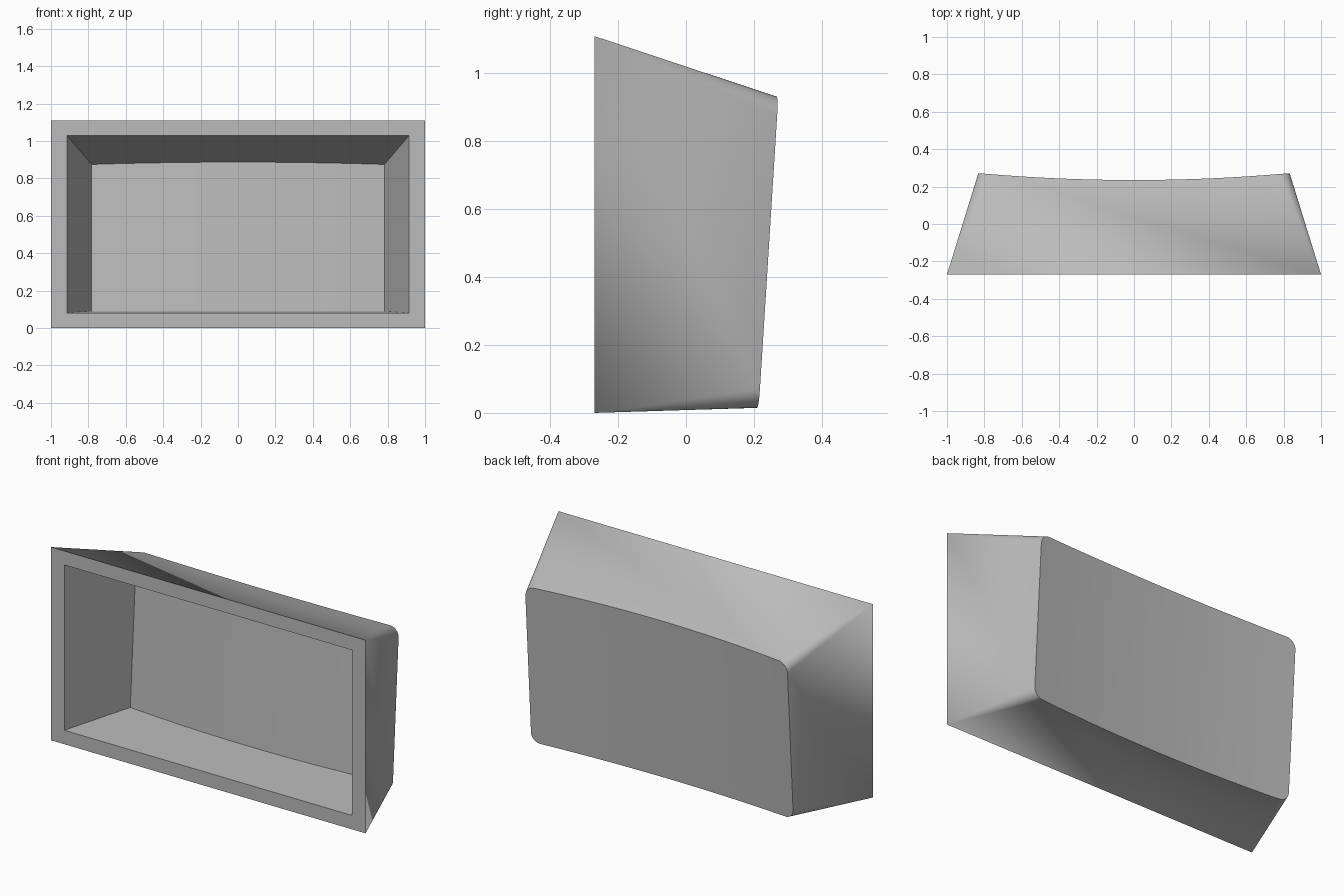
import bpy, bmesh, math

old = bpy.data.objects.get("Cube")
if old:
    bpy.data.objects.remove(old, do_unlink=True)

FRONT_Y = -0.27
bm = bmesh.new()


def back_point(x, z, half, depth, bow, z_top, top_slope):
    """Point on the leaning, inward-bowed back wall."""
    sag = bow * max(0, 1 - (x / half) ** 2)
    y = depth + 0.063 * (z - z_top) - sag
    return (x, y, z + top_slope * sag)


def wall_set(front, back, depth, radius, inside):
    """Tapered walls and curved back; returns the front corner loop."""
    fx, f0, f1 = front
    half, z0, z1 = back
    # Columns across the width: x position and corner drop
    arc = [(half - radius + radius * math.sin(a), radius - radius * math.cos(a))
           for a in (math.radians(11.25 * i) for i in range(1, 9))] if radius else []
    flat = half - radius
    columns = [(-x, d) for x, d in reversed(arc)]
    columns += [(flat * (i / 12 - 1), 0) for i in range(25)] + arc
    n = len(arc)
    top = [bm.verts.new(back_point(x, z1 - d, half, depth, 0.037, z1, 0.337))
           for x, d in columns]
    low = [bm.verts.new(back_point(x, z0 + d, half, depth, 0.037, z1, -0.03))
           for x, d in columns]
    bl, br, tr, tl = [bm.verts.new((x, FRONT_Y, z))
                      for x, z in ((-fx, f0), (fx, f0), (fx, f1), (-fx, f1))]
    faces = []
    # Back strips and tapering corner fans
    for i in range(len(columns) - 1):
        faces.append([top[i + 1], low[i + 1], low[i], top[i]])
        if i < n or i >= n + 24:
            t, b = (tl, bl) if i < n else (tr, br)
            faces += [[t, top[i + 1], top[i]], [b, low[i], low[i + 1]]]
    # Flat top, bottom and side walls
    faces.append([tl, tr] + top[n:n + 25][::-1])
    faces.append([br, bl] + low[n:n + 25])
    faces.append([bl, tl, top[0], low[0]])
    faces.append([tr, br, low[-1], top[-1]])
    for f in faces:
        bm.faces.new(f[::-1] if inside else f)
    return [bl, br, tr, tl]


outer = wall_set((1.0, 0.0, 1.11), (0.833, 0.015, 0.93), 0.272, 0.055, False)
inner = wall_set((0.915, 0.08, 1.03), (0.783, 0.09, 0.875), 0.19, 0, True)

# Flat front rim
for i in range(4):
    j = (i + 1) % 4
    bm.faces.new([outer[i], outer[j], inner[j], inner[i]])

bmesh.ops.recalc_face_normals(bm, faces=bm.faces)
mesh = bpy.data.meshes.new("tapered_housing")
bm.to_mesh(mesh)
bm.free()

grey = bpy.data.materials.new("light_grey")
grey.use_nodes = True
colour = (0.5, 0.5, 0.5, 1)
grey.diffuse_color = colour
grey.node_tree.nodes["Principled BSDF"].inputs["Base Color"].default_value = colour
mesh.materials.append(grey)

housing = bpy.data.objects.new("tapered_housing", mesh)
bpy.context.collection.objects.link(housing)
bpy.context.view_layer.objects.active = housing
housing.select_set(True)
bpy.ops.object.shade_smooth_by_angle(angle=math.radians(25))
